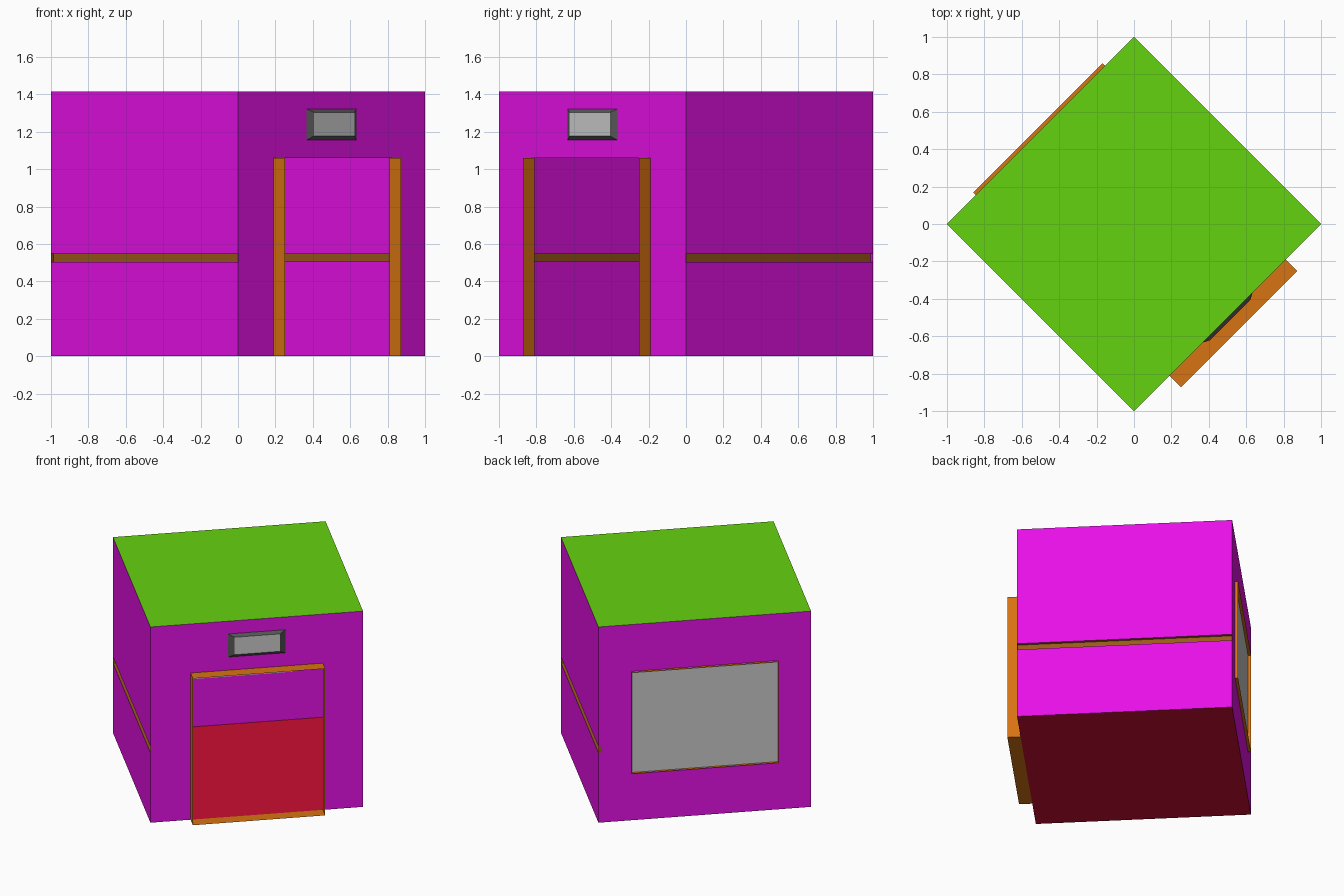
import bpy, bmesh
from math import radians, sqrt
from mathutils import Matrix

if "Cube" in bpy.data.objects:
    bpy.data.objects.remove(bpy.data.objects["Cube"])

H = sqrt(2) / 2          # half the side of the cube
TOP = 2 * H


def material(name, r, g, b):
    m = bpy.data.materials.new(name)
    m.diffuse_color = (r, g, b, 1)
    m.use_nodes = True
    m.node_tree.nodes["Principled BSDF"].inputs["Base Color"].default_value = m.diffuse_color
    return m


MAGENTA = material("magenta_wall", 0.80, 0.005, 0.80)
GREEN = material("green_roof", 0.13, 0.65, 0.005)
RED = material("red_floor", 0.60, 0.004, 0.03)
ORANGE = material("orange_trim", 0.68, 0.17, 0.006)
BROWN = material("brown_groove", 0.32, 0.10, 0.01)
DARK = material("dark_grey_rim", 0.09, 0.09, 0.09)


def rect(half_w, z0, z1, out=0.0):
    """Rectangle on the local -y wall, pushed outwards by 'out'."""
    y = -H - out
    return [(-half_w, y, z0), (half_w, y, z0), (half_w, y, z1), (-half_w, y, z1)]


def sheet(name, rings, mat=None, turn=45, cap=False):
    """Loft four-cornered rings, optionally cap the last, and turn onto a wall."""
    bm = bmesh.new()
    loops = [[bm.verts.new(p) for p in ring] for ring in rings]
    for a, b in zip(loops, loops[1:]):
        for i in range(4):
            j = (i + 1) % 4
            bm.faces.new((a[i], a[j], b[j], b[i]))
    if cap:
        bm.faces.new(loops[-1])
    bm.normal_update()
    flat = [f for f in bm.faces if f.calc_area() < 1e-6]
    bmesh.ops.delete(bm, geom=flat, context='FACES')
    bm.transform(Matrix.Rotation(radians(turn), 4, 'Z'))
    me = bpy.data.meshes.new(name)
    bm.to_mesh(me)
    bm.free()
    if mat:
        me.materials.append(mat)
    ob = bpy.data.objects.new(name, me)
    bpy.context.collection.objects.link(ob)
    return ob


full = rect(H, 0, TOP)
DOOR_SIDE, WINDOW_SIDE = 45, 225

# Floor and roof
square = [(-H, -H), (H, -H), (H, H), (-H, H)]
sheet("roof", [[(x, y, TOP) for x, y in square]], GREEN, cap=True)
sheet("floor", [[(x, y, 0) for x, y in reversed(square)]], RED, cap=True)

# Front wall with open doorway and projecting door surround
door = (0.44, 0, 1.06)
sheet("door_wall", [full, rect(*door)], MAGENTA, DOOR_SIDE)
sheet("door_surround", [rect(*door), rect(*door, 0.087)], ORANGE, DOOR_SIDE)

# Vent above the door: chamfered rim and plain panel
vent_face = rect(0.152, 1.178, 1.304, 0.02)
sheet("vent_rim", [rect(0.19, 1.155, 1.322), vent_face], DARK, DOOR_SIDE)
sheet("vent_panel", [vent_face], None, DOOR_SIDE, cap=True)

# Back wall with shallow window surround and pane
window = (0.488, 0.345, 1.075)
sheet("window_wall", [full, rect(*window)], MAGENTA, WINDOW_SIDE)
sheet("window_surround", [rect(*window), rect(*window, 0.02)], ORANGE, WINDOW_SIDE)
sheet("window_pane", [rect(*window)], None, WINDOW_SIDE, cap=True)

# Side walls, each with a recessed band
band = (H, 0.505, 0.55)
for side, turn in (("left", -45), ("right", 135)):
    sheet(side + "_wall", [full, rect(*band)], MAGENTA, turn)
    sheet(side + "_groove", [rect(*band), rect(*band, -0.02)], BROWN, turn, cap=True)
